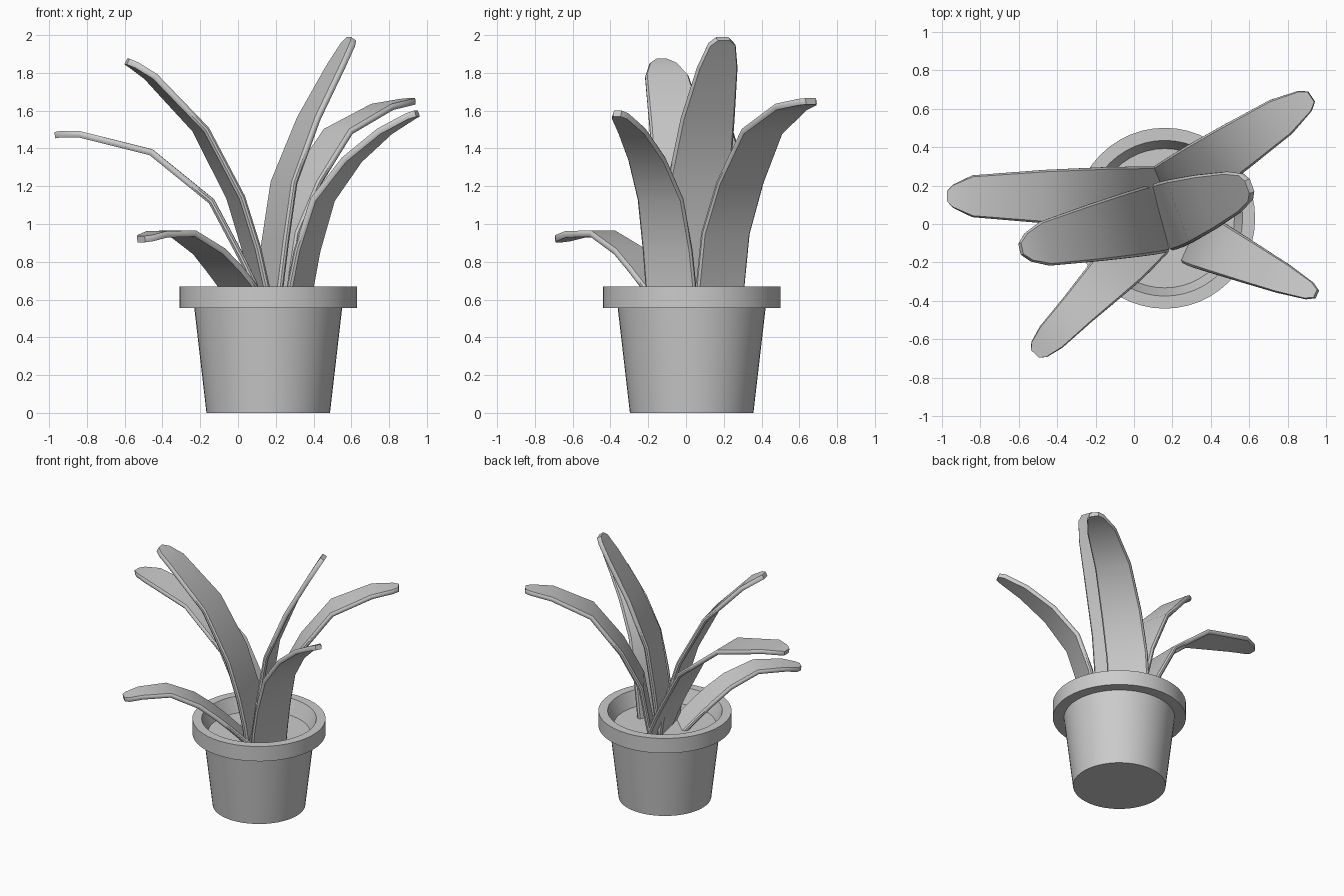
import bpy, bmesh, math
from mathutils import Vector

if "Cube" in bpy.data.objects:
    bpy.data.objects.remove(bpy.data.objects["Cube"])

grey = bpy.data.materials.new("plain grey")
grey.diffuse_color = (0.6, 0.6, 0.6, 1)
grey.use_nodes = True
grey.node_tree.nodes["Principled BSDF"].inputs["Base Color"].default_value = grey.diffuse_color


def make_object(name, bm, angle):
    bmesh.ops.recalc_face_normals(bm, faces=bm.faces)
    mesh = bpy.data.meshes.new(name)
    bm.to_mesh(mesh)
    bm.free()
    mesh.materials.append(grey)
    ob = bpy.data.objects.new(name, mesh)
    bpy.context.collection.objects.link(ob)
    bpy.context.view_layer.objects.active = ob
    ob.select_set(True)
    bpy.ops.object.shade_smooth_by_angle(angle=math.radians(angle))
    ob.select_set(False)
    return ob


def lathe(name, profile, centre, angle, sides=48):
    """Spin an (r, z) profile that starts and ends on the axis."""
    bm = bmesh.new()
    verts = [bm.verts.new((r, 0, z)) for r, z in profile]
    edges = [bm.edges.new(p) for p in zip(verts, verts[1:])]
    bmesh.ops.spin(bm, geom=verts + edges, cent=(0, 0, 0), axis=(0, 0, 1),
                   angle=math.tau, steps=sides, use_duplicate=False)
    bmesh.ops.remove_doubles(bm, verts=bm.verts, dist=1e-4)
    ob = make_object(name, bm, angle)
    ob.location = (*centre, 0)
    return ob


def leaf(name, base, tip, path, width, thick=0.034):
    """Strap leaf from base towards tip; path rows are (reach, height, width factor)."""
    base = Vector((*base, 0))
    out = (Vector((*tip, 0)) - base).normalized()
    side = Vector((-out.y, out.x, 0))
    centres = [base + out * r + Vector((0, 0, z)) for r, z, w in path]
    bm = bmesh.new()
    rings = []
    for i, (c, row) in enumerate(zip(centres, path)):
        along = (centres[min(i + 1, len(path) - 1)] - centres[max(i - 1, 0)]).normalized()
        up = along.cross(side)
        half, t = width * row[2] / 2, thick / 2
        # chamfered strip section
        section = [(-1, -.35), (-.93, -1), (.93, -1), (1, -.35),
                   (1, .35), (.93, 1), (-.93, 1), (-1, .35)]
        rings.append([bm.verts.new(c + side * half * a + up * t * b) for a, b in section])
    for r0, r1 in zip(rings, rings[1:]):
        for k in range(8):
            j = (k + 1) % 8
            bm.faces.new((r0[k], r0[j], r1[j], r1[k]))
    bm.faces.new(rings[0])
    bm.faces.new(rings[-1])
    make_object(name, bm, 40)


# Tapered pot, its rim collar and the soil
CENTRE = (0.16, 0.03)
lathe("pot_body", [(0, 0), (0.327, 0), (0.392, 0.56), (0.36, 0.56), (0, 0.55)], CENTRE, 40)
lathe("pot_rim", [(0.36, 0.555), (0.47, 0.555), (0.47, 0.67), (0.405, 0.67),
                  (0.36, 0.555)], CENTRE, 40)
lathe("soil", [(0, 0.56), (0.365, 0.56)], CENTRE, 40)

# Six arching leaves, each rooted in the soil
leaf("tall_left_leaf", (0.115, 0.025), (-0.59, -0.13),
     [(-0.02, 0.52, .98), (0, 0.67, 1), (0.045, 0.87, .99), (0.13, 1.14, .95), (0.32, 1.5, .84),
      (0.59, 1.78, .65), (0.68, 1.84, .42), (0.72, 1.86, .17)], 0.36)
leaf("long_left_leaf", (0.09, 0.14), (-0.97, 0.145),
     [(-0.06, 0.52, .98), (0, 0.67, 1), (0.06, 0.8, .99), (0.23, 1.12, .97), (0.55, 1.38, .87),
      (0.93, 1.475, .68), (1.03, 1.475, .38), (1.06, 1.47, .18)], 0.32)
leaf("low_front_leaf", (0.0, -0.14), (-0.51, -0.67),
     [(-0.15, 0.52, .98), (0, 0.67, 1), (0.1, 0.76, .97), (0.22, 0.855, .88), (0.42, 0.95, .72),
      (0.62, 0.945, .6), (0.71, 0.925, .42), (0.74, 0.92, .22)], 0.27)
leaf("tall_right_leaf", (0.14, 0.03), (0.61, 0.2),
     [(0.0, 0.52, .98), (0.03, 0.67, 1), (0.06, 0.9, 1), (0.11, 1.22, .97), (0.25, 1.56, .83),
      (0.40, 1.83, .62), (0.47, 1.95, .42), (0.49, 1.98, .2)], 0.36)
leaf("back_right_leaf", (0.18, 0.17), (0.92, 0.66),
     [(-0.01, 0.52, .98), (0.02, 0.67, 1), (0.07, 0.95, 1), (0.21, 1.22, .97), (0.42, 1.49, .87),
      (0.70, 1.62, .7), (0.85, 1.645, .42), (0.89, 1.65, .22)], 0.3)
leaf("front_right_leaf", (0.33, -0.08), (0.95, -0.365),
     [(-0.02, 0.52, .98), (0, 0.67, 1), (0.04, 0.86, .98), (0.13, 1.13, .9), (0.3, 1.34, .74),
      (0.49, 1.49, .55), (0.64, 1.57, .33), (0.68, 1.585, .16)], 0.29)
